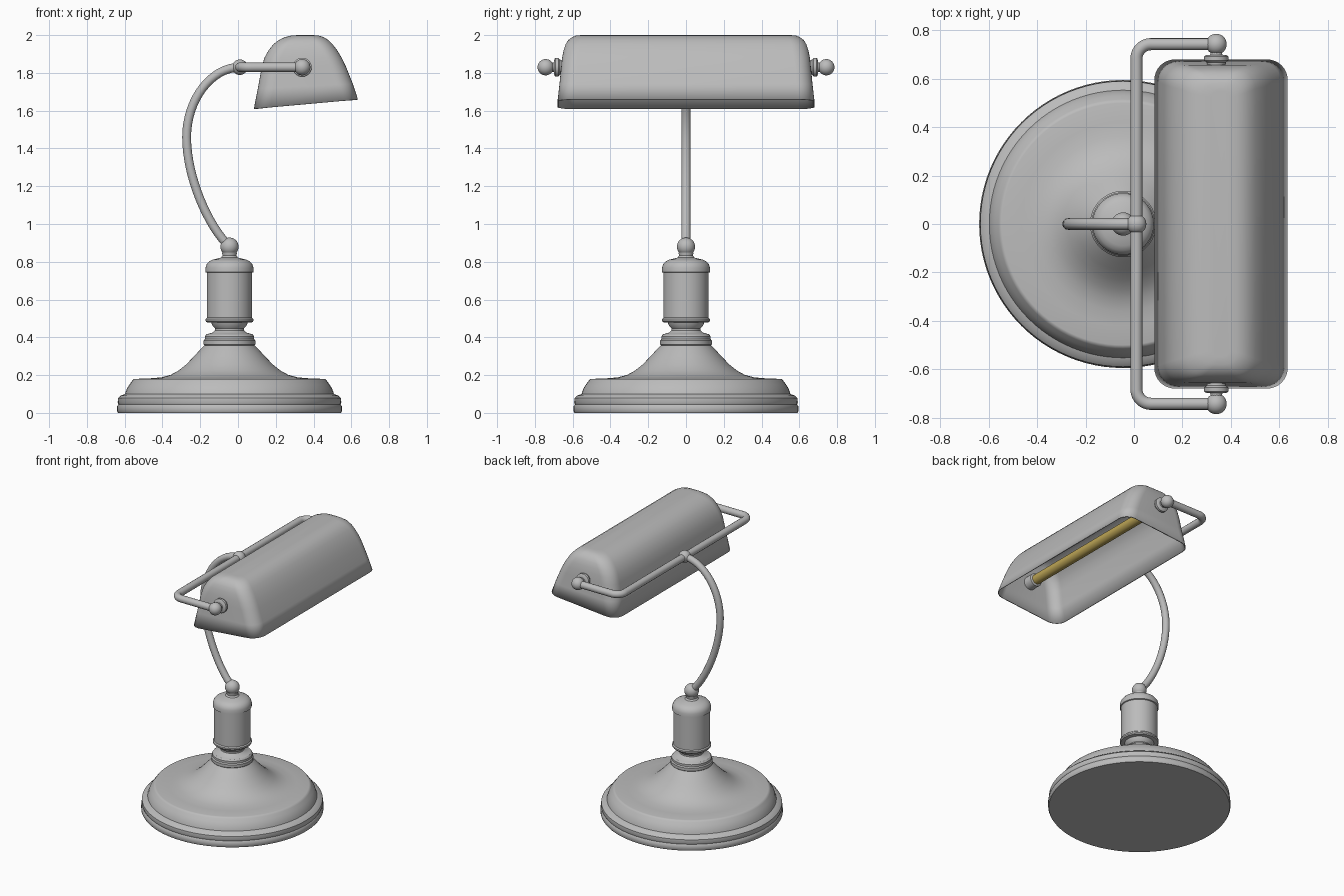
import bpy, bmesh, math
from mathutils import Matrix, Vector

cube = bpy.data.objects.get("Cube")
if cube:
    bpy.data.objects.remove(cube, do_unlink=True)


def material(name, color):
    m = bpy.data.materials.new(name)
    m.use_nodes = True
    m.diffuse_color = (*color, 1)
    m.node_tree.nodes["Principled BSDF"].inputs["Base Color"].default_value = (*color, 1)
    return m


GREY = material("satin_grey", (0.5, 0.5, 0.5))
GOLD = material("warm_gold", (0.5, 0.37, 0.09))
BASE_X, PIVOT_X, RAIL_X, RAIL_Z = -0.045, 0.34, 0.01, 1.83


def finish(name, bm, mat, angle=35):
    bmesh.ops.recalc_face_normals(bm, faces=bm.faces)
    me = bpy.data.meshes.new(name)
    bm.to_mesh(me)
    bm.free()
    me.materials.append(mat)
    me.shade_smooth()
    me.set_sharp_from_angle(angle=math.radians(angle))
    ob = bpy.data.objects.new(name, me)
    bpy.context.collection.objects.link(ob)
    return ob


def loft(bm, rings, cap_start=True):
    """Skin a list of point rings and close the ends."""
    loops = [[bm.verts.new(p) for p in ring] for ring in rings]
    for a, b in zip(loops, loops[1:]):
        for i in range(len(a)):
            j = (i + 1) % len(a)
            bm.faces.new((a[i], a[j], b[j], b[i]))
    if cap_start:
        bm.faces.new(loops[0])
    bm.faces.new(loops[-1])


def lathe(name, profile, matrix, mat=GREY, sides=64):
    """Turn (radius, height) pairs around the local z axis."""
    bm = bmesh.new()
    turn = [math.tau * i / sides for i in range(sides)]
    loft(bm, [[matrix @ Vector((r * math.cos(a), r * math.sin(a), h)) for a in turn]
              for r, h in profile])
    return finish(name, bm, mat)


def ball(name, center, radius):
    bm = bmesh.new()
    bmesh.ops.create_uvsphere(bm, u_segments=32, v_segments=20, radius=radius,
                              matrix=Matrix.Translation(center))
    return finish(name, bm, GREY)


def tube(name, points, radius):
    """Bezier tube from (point, left handle, right handle) triples."""
    cu = bpy.data.curves.new(name, "CURVE")
    cu.dimensions = "3D"
    cu.bevel_depth, cu.bevel_resolution = radius, 5
    cu.resolution_u, cu.use_fill_caps = 16, True
    sp = cu.splines.new("BEZIER")
    sp.bezier_points.add(len(points) - 1)
    for bp, (co, left, right) in zip(sp.bezier_points, points):
        bp.handle_left_type = bp.handle_right_type = "FREE"
        bp.co, bp.handle_left, bp.handle_right = co, left, right
    cu.materials.append(GREY)
    ob = bpy.data.objects.new(name, cu)
    bpy.context.collection.objects.link(ob)


# Stepped round base and its sweeping cone
stand = Matrix.Translation((BASE_X, 0, 0))
lathe("base", [(0.59, 0), (0.595, 0.008), (0.595, 0.035), (0.588, 0.045), (0.592, 0.055),
               (0.59, 0.078), (0.575, 0.092), (0.553, 0.1), (0.55, 0.11), (0.543, 0.13),
               (0.53, 0.15), (0.515, 0.17), (0.508, 0.178), (0.5, 0.18), (0.42, 0.183),
               (0.36, 0.188), (0.31, 0.202), (0.27, 0.224), (0.23, 0.256), (0.19, 0.297),
               (0.16, 0.33), (0.13, 0.36)], stand, sides=96)

# Turned collar, neck and column
lathe("collar", [(0.13, 0.355), (0.137, 0.362), (0.137, 0.382), (0.131, 0.39), (0.131, 0.405),
                 (0.122, 0.416), (0.09, 0.425), (0.078, 0.437), (0.078, 0.448),
                 (0.092, 0.465), (0.097, 0.482)], stand)
lathe("column", [(0.1, 0.478), (0.122, 0.48), (0.127, 0.487), (0.127, 0.497), (0.12, 0.504),
                 (0.12, 0.742), (0.127, 0.745), (0.127, 0.768), (0.122, 0.785), (0.11, 0.8),
                 (0.09, 0.811), (0.06, 0.818), (0.045, 0.822), (0.037, 0.832),
                 (0.04, 0.85)], stand)
ball("column_ball", (BASE_X, 0, 0.88), 0.048)

# Curved arm
tube("arm", [((BASE_X, 0, 0.88), (BASE_X, 0, 0.88), (-0.16, 0, 0.99)),
             ((-0.272, 0, 1.46), (-0.272, 0, 1.25), (-0.272, 0, 1.66)),
             ((RAIL_X, 0, RAIL_Z), (-0.14, 0, 1.83), (RAIL_X, 0, RAIL_Z))], 0.024)
ball("arm_joint", (RAIL_X, 0, RAIL_Z), 0.041)

# Three-sided rail with rounded corners
R, END_Y = 0.06, 0.743
K = R * 0.45
half = []
for p, l, r in [((PIVOT_X, END_Y), (PIVOT_X, END_Y), (0.2, END_Y)),
                ((RAIL_X + R, END_Y), (0.2, END_Y), (RAIL_X + K, END_Y)),
                ((RAIL_X, END_Y - R), (RAIL_X, END_Y - K), (RAIL_X, 0.3))]:
    half.append([Vector((*q, RAIL_Z)) for q in (p, l, r)])
flip = Vector((1, -1, 1))
other = [(p * flip, r * flip, l * flip) for p, l, r in reversed(half)]
tube("rail", half + other, 0.025)

# Pivots and lamp sockets at both ends
for side, word in ((1, "back"), (-1, "front")):
    ball(word + "_knob", (PIVOT_X, side * END_Y, RAIL_Z), 0.043)
    axis = Matrix.Translation((PIVOT_X, 0, RAIL_Z)) @ Matrix.Rotation(-side * math.pi / 2, 4, "X")
    lathe(word + "_pivot", [(0.035, 0.64), (0.04, 0.668), (0.05, 0.676), (0.05, 0.692),
                            (0.044, 0.697), (0.025, 0.699), (0.022, 0.73)], axis, sides=32)
    lathe(word + "_socket", [(0.036, 0.585), (0.046, 0.59), (0.046, 0.655)], axis, sides=32)

# Tube lamp
lathe("lamp_tube", [(0.034, -0.6), (0.034, 0.6)],
      Matrix.Translation((PIVOT_X, 0, RAIL_Z)) @ Matrix.Rotation(math.pi / 2, 4, "X"), GOLD, 32)


# Shade: rounded rectangles narrowing upward, with a tilted rim
def shade_ring(z, x0, x1, hy, r, tilt, steps=8):
    ring = []
    for k, (cx, cy) in enumerate([(x1 - r, hy - r), (x0 + r, hy - r),
                                  (x0 + r, r - hy), (x1 - r, r - hy)]):
        for s in range(steps + 1):
            a = (k + s / steps) * math.pi / 2
            x = cx + r * math.cos(a)
            ring.append((x, cy + r * math.sin(a), z + tilt * (x - 0.36)))
    return ring


levels = [(1.635, 0.084, 0.635, 0.68, 0.085, 0.09), (1.73, 0.105, 0.608, 0.67, 0.085, 0.05),
          (1.83, 0.125, 0.572, 0.661, 0.085, 0.01), (1.88, 0.14, 0.549, 0.656, 0.085, 0),
          (1.92, 0.162, 0.525, 0.648, 0.085, 0), (1.95, 0.186, 0.502, 0.638, 0.08, 0),
          (1.973, 0.214, 0.48, 0.624, 0.075, 0), (1.99, 0.25, 0.452, 0.602, 0.065, 0),
          (1.998, 0.285, 0.425, 0.58, 0.05, 0), (2.0, 0.32, 0.395, 0.55, 0.03, 0)]
bm = bmesh.new()
loft(bm, [shade_ring(*lv) for lv in levels], cap_start=False)
shade = finish("shade", bm, GREY, 40)
wall = shade.modifiers.new("wall", "SOLIDIFY")
wall.thickness, wall.offset = 0.008, -1
